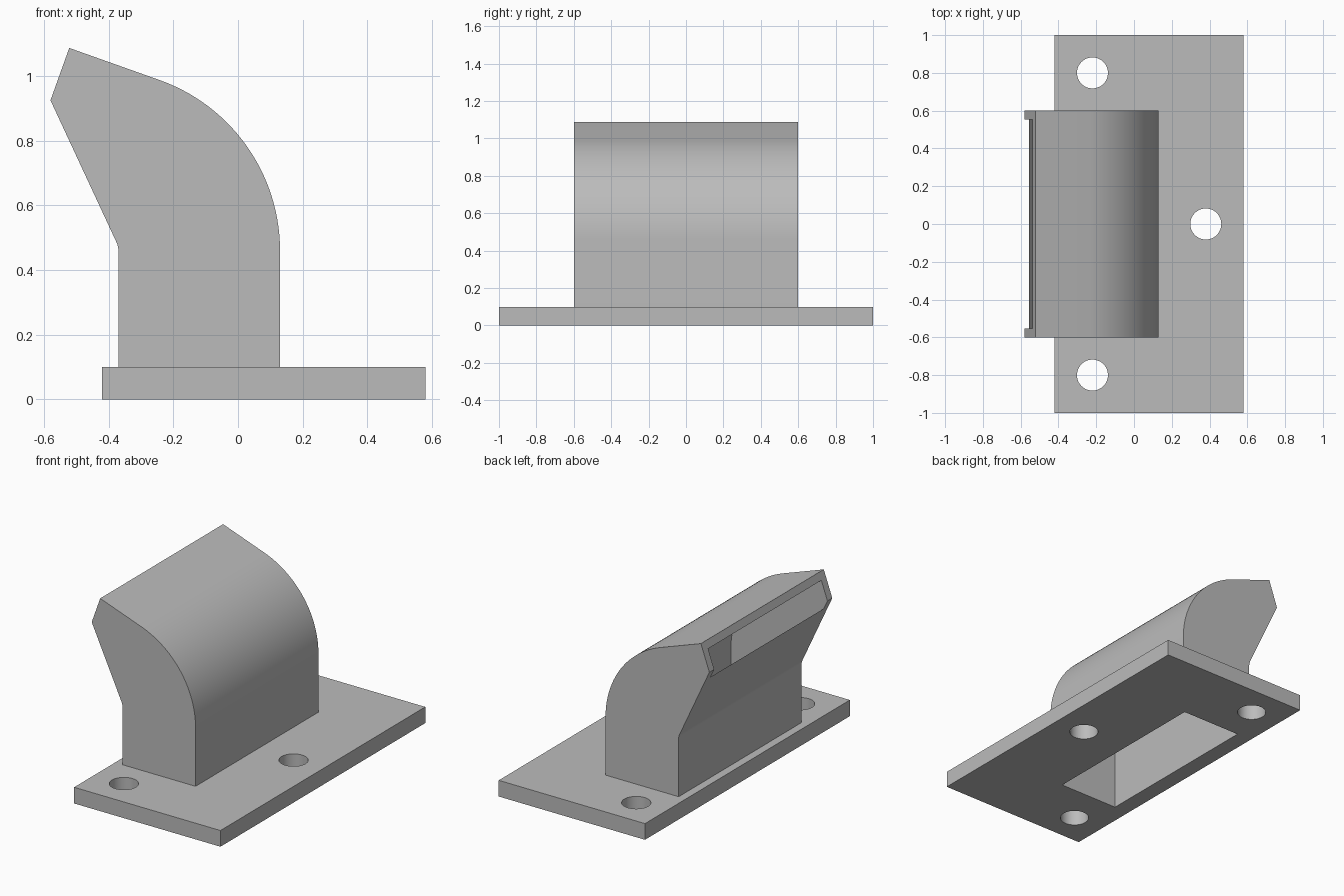
import bpy, bmesh
from math import cos, sin, radians
from mathutils import Vector

cube = bpy.data.objects.get("Cube")
if cube:
    bpy.data.objects.remove(cube, do_unlink=True)

grey = bpy.data.materials.new("plain grey")
grey.use_nodes = True
grey.diffuse_color = (0.5, 0.5, 0.5, 1)
grey.node_tree.nodes["Principled BSDF"].inputs["Base Color"].default_value = (0.5, 0.5, 0.5, 1)


def prism(name, outline, start, depth):
    """Extrude a closed outline of 3D points along a direction vector."""
    bm = bmesh.new()
    face = bm.faces.new([bm.verts.new(Vector(p) + Vector(start)) for p in outline])
    swept = bmesh.ops.extrude_face_region(bm, geom=[face])["geom"]
    bmesh.ops.translate(bm, vec=depth, verts=[g for g in swept if isinstance(g, bmesh.types.BMVert)])
    bmesh.ops.recalc_face_normals(bm, faces=bm.faces)
    mesh = bpy.data.meshes.new(name)
    bm.to_mesh(mesh)
    bm.free()
    mesh.materials.append(grey)
    obj = bpy.data.objects.new(name, mesh)
    bpy.context.collection.objects.link(obj)
    return obj


def arc(cx, cz, radius, a0, a1, steps):
    angles = [radians(a0 + (a1 - a0) * i / steps) for i in range(steps + 1)]
    return [(cx + radius * cos(a), 0, cz + radius * sin(a)) for a in angles]


def duct_profile(bottom, wall, lip_top, lip_bottom):
    """Side outline of the bent duct, moved inward by the wall thickness."""
    cx, cz = -0.43, 0.46
    return ([(-0.37 + wall, 0, bottom), (0.13 - wall, 0, bottom)]
            + arc(cx, cz, 0.56 - wall, 0, 70, 28)
            + [lip_top, lip_bottom]
            + arc(cx, cz, 0.06 + wall, 25, 0, 6))


def cut(obj, cutters):
    for cutter in cutters:
        cutter.hide_render = True
        mod = obj.modifiers.new("cut", "BOOLEAN")
        mod.operation = "DIFFERENCE"
        mod.solver = "EXACT"
        mod.object = cutter
    bpy.ops.object.select_all(action="DESELECT")
    bpy.context.view_layer.objects.active = obj
    obj.select_set(True)
    for mod in list(obj.modifiers):
        bpy.ops.object.modifier_apply(modifier=mod.name)
    bpy.ops.object.shade_smooth_by_angle(angle=radians(20))


# Outer duct body
lip_high, lip_low = Vector((-0.522, 0, 1.087)), Vector((-0.58, 0, 0.925))
duct = prism("bent_duct", duct_profile(0.1, 0, lip_high, lip_low), (0, -0.6, 0), (0, 1.2, 0))

# Hollow passage, carried slightly past the outlet and the underside
past = Vector((-0.047, 0, 0.017))
slot_high = lip_high.lerp(lip_low, 0.28) + past
slot_low = lip_high.lerp(lip_low, 0.82) + past
passage = prism("passage_cutter", duct_profile(-0.1, 0.05, slot_high, slot_low),
                (0, -0.553, 0), (0, 1.106, 0))

# Mounting plate with three bolt holes
plate = prism("mounting_plate", [(-0.42, -1, 0), (0.58, -1, 0), (0.58, 1, 0), (-0.42, 1, 0)],
              (0, 0, 0), (0, 0, 0.1))
circle = [(x, z, 0) for x, _, z in arc(0, 0, 0.082, 0, 352.5, 47)]
holes = [prism("bolt_hole_cutter", circle, (x, y, -0.1), (0, 0, 0.3))
         for x, y in ((-0.22, -0.8), (-0.22, 0.8), (0.38, 0))]

cut(duct, [passage])
cut(plate, [passage] + holes)
for cutter in [passage] + holes:
    bpy.data.objects.remove(cutter, do_unlink=True)
